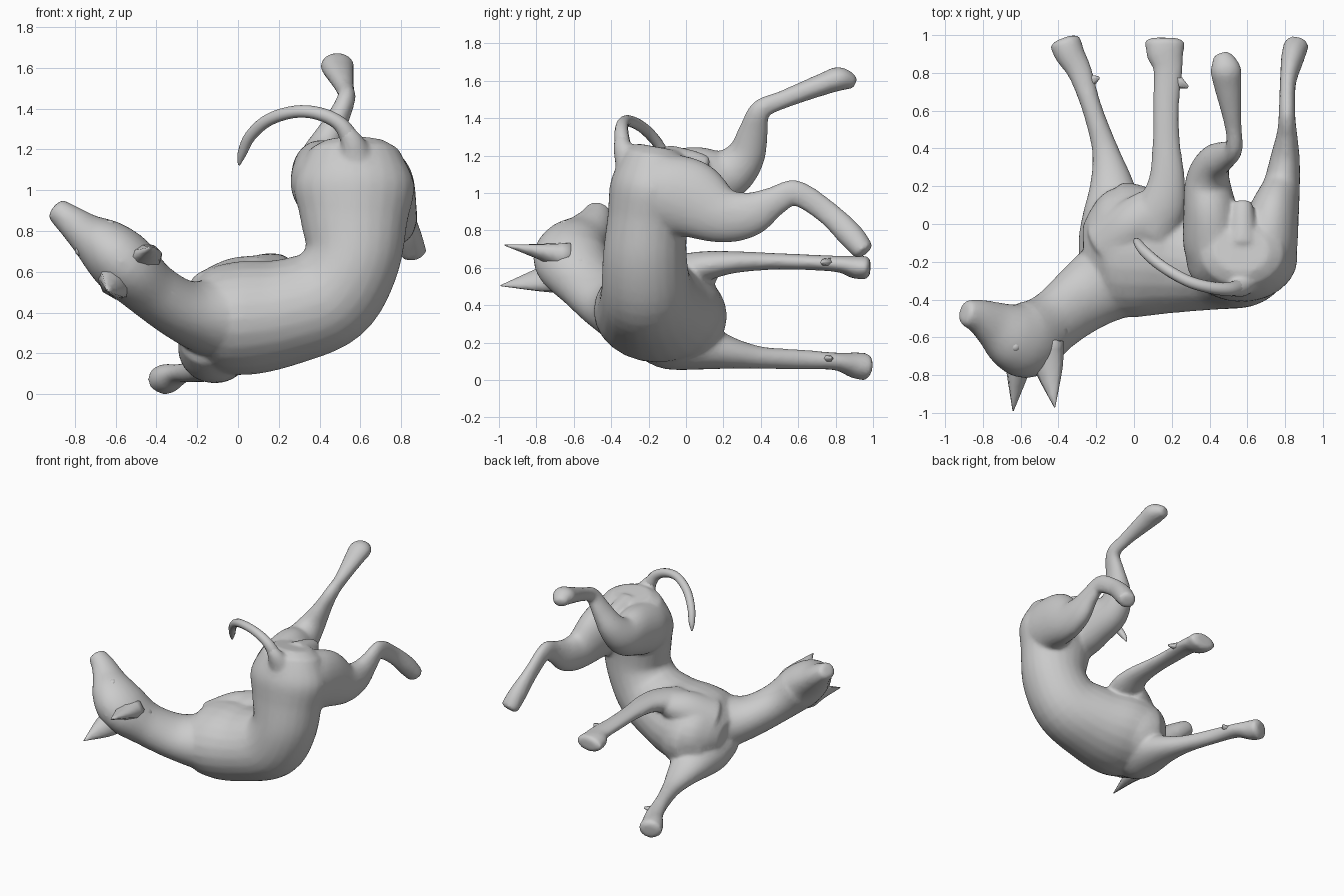
import bpy, bmesh, math
from mathutils import Vector

X, Y, Z = Vector((1, 0, 0)), Vector((0, 1, 0)), Vector((0, 0, 1))


def spline(rows, steps):
    """Catmull-Rom interpolation of (x, y, z, ra, rb) rows."""
    p = [Vector(r) for r in rows]
    p = [p[0] * 2 - p[1]] + p + [p[-1] * 2 - p[-2]]
    out = []
    for i in range(1, len(p) - 2):
        a, b, c, d = p[i - 1:i + 3]
        for s in range(steps):
            t = s / steps
            out.append((b * 2 + (c - a) * t + (a * 2 - b * 5 + c * 4 - d) * t * t
                        + (b * 3 - a - c * 3 + d) * t ** 3) * 0.5)
    return out + [p[-2]]


def loft(bm, rows, ref, steps=5, n=24, cap=0.25):
    """Closed tube: ra is the radius along ref, rb the radius across it."""
    pts = spline(rows, steps)
    pos = [Vector(p[:3]) for p in pts]
    secs = []
    for i, p in enumerate(pts):
        t = (pos[min(i + 2, len(pos) - 1)] - pos[max(i - 2, 0)]).normalized()
        u = (ref - t * ref.dot(t)).normalized()
        secs.append((pos[i], u, t.cross(u), t, p[3], p[4]))
    c, u, v, t, a, b = secs[0]
    secs.insert(0, (c - t * min(a, b) * cap, u, v, t, a * 0.65, b * 0.65))
    c, u, v, t, a, b = secs[-1]
    secs.append((c + t * min(a, b) * cap, u, v, t, a * 0.65, b * 0.65))
    rings = []
    for c, u, v, t, a, b in secs:
        rings.append([bm.verts.new(c + u * a * math.cos(k * math.tau / n)
                                   + v * b * math.sin(k * math.tau / n)) for k in range(n)])
    for r, q in zip(rings, rings[1:]):
        for k in range(n):
            bm.faces.new((r[k], r[(k + 1) % n], q[(k + 1) % n], q[k]))
    bm.faces.new(rings[0][::-1])
    bm.faces.new(rings[-1])


def finish(bm, name):
    bmesh.ops.recalc_face_normals(bm, faces=bm.faces)
    for f in bm.faces:
        f.smooth = True
    me = bpy.data.meshes.new(name)
    bm.to_mesh(me)
    bm.free()
    ob = bpy.data.objects.new(name, me)
    bpy.context.collection.objects.link(ob)
    return ob


body = bmesh.new()

# head and neck
loft(body, [(-0.89, -0.47, 0.905, 0.07, 0.06), (-0.82, -0.49, 0.85, 0.094, 0.078),
            (-0.74, -0.535, 0.785, 0.13, 0.102), (-0.65, -0.59, 0.72, 0.18, 0.142),
            (-0.56, -0.61, 0.64, 0.205, 0.16), (-0.43, -0.52, 0.515, 0.17, 0.142),
            (-0.28, -0.4, 0.415, 0.185, 0.15), (-0.13, -0.3, 0.375, 0.215, 0.19),
            (0.05, -0.23, 0.37, 0.22, 0.2), (0.22, -0.2, 0.39, 0.15, 0.15)], Y)
# torso and rump bending sideways (back faces -y)
loft(body, [(-0.22, -0.15, 0.36, 0.22, 0.17), (-0.12, -0.145, 0.365, 0.33, 0.255),
            (0.05, -0.15, 0.375, 0.345, 0.28), (0.25, -0.18, 0.405, 0.295, 0.26),
            (0.45, -0.21, 0.485, 0.245, 0.25), (0.56, -0.22, 0.66, 0.225, 0.235),
            (0.57, -0.205, 0.86, 0.215, 0.265), (0.57, -0.18, 1.03, 0.225, 0.295),
            (0.57, -0.15, 1.2, 0.18, 0.22)], Y)
# breast
loft(body, [(-0.19, 0.0, 0.34, 0.17, 0.17), (-0.09, -0.02, 0.34, 0.235, 0.23),
            (0.03, -0.02, 0.35, 0.22, 0.22), (0.15, -0.06, 0.37, 0.12, 0.14)], Y)
# lower foreleg
loft(body, [(-0.14, -0.25, 0.27, 0.15, 0.13), (-0.12, -0.1, 0.225, 0.175, 0.165),
            (-0.11, 0.06, 0.19, 0.16, 0.14),
            (-0.12, 0.22, 0.148, 0.115, 0.09), (-0.155, 0.4, 0.12, 0.07, 0.06),
            (-0.225, 0.62, 0.11, 0.054, 0.054), (-0.285, 0.8, 0.1, 0.066, 0.048),
            (-0.34, 0.9, 0.08, 0.08, 0.07), (-0.365, 0.965, 0.07, 0.086, 0.074)], X)
# upper shoulder and foreleg
loft(body, [(-0.13, -0.12, 0.46, 0.17, 0.15), (0.0, 0.0, 0.545, 0.14, 0.13),
            (0.11, 0.08, 0.6, 0.12, 0.085)], Y)
loft(body, [(0.09, -0.05, 0.58, 0.12, 0.09), (0.15, 0.1, 0.61, 0.125, 0.08),
            (0.175, 0.25, 0.63, 0.095, 0.06), (0.17, 0.45, 0.635, 0.073, 0.046),
            (0.17, 0.65, 0.63, 0.072, 0.042), (0.18, 0.82, 0.62, 0.08, 0.045),
            (0.165, 0.9, 0.605, 0.1, 0.062), (0.165, 0.97, 0.6, 0.108, 0.062)], X)
# upper hind leg
loft(body, [(0.46, -0.24, 1.02, 0.15, 0.17), (0.425, -0.1, 1.035, 0.165, 0.19),
            (0.405, 0.06, 1.07, 0.145, 0.18),
            (0.39, 0.22, 1.1, 0.12, 0.14), (0.42, 0.32, 1.2, 0.09, 0.105),
            (0.48, 0.36, 1.33, 0.06, 0.08), (0.53, 0.4, 1.445, 0.046, 0.058),
            (0.525, 0.52, 1.5, 0.046, 0.05), (0.495, 0.74, 1.585, 0.075, 0.06),
            (0.485, 0.82, 1.61, 0.082, 0.065), (0.465, 0.895, 1.595, 0.05, 0.04)], X)
# lower hind leg
loft(body, [(0.68, -0.24, 1.0, 0.15, 0.18), (0.7, -0.12, 1.0, 0.165, 0.21),
            (0.735, 0.03, 0.965, 0.14, 0.21),
            (0.78, 0.2, 0.88, 0.1, 0.15), (0.8, 0.35, 0.89, 0.078, 0.12),
            (0.81, 0.48, 0.96, 0.054, 0.08), (0.81, 0.59, 1.0, 0.044, 0.07),
            (0.815, 0.75, 0.9, 0.044, 0.065), (0.84, 0.88, 0.775, 0.062, 0.07),
            (0.86, 0.95, 0.69, 0.068, 0.06)], X)
# sheath under the rump
loft(body, [(0.575, -0.1, 1.18, 0.08, 0.08), (0.575, 0.03, 1.17, 0.065, 0.06),
            (0.575, 0.11, 1.15, 0.055, 0.05)], X)
# root of the tail
loft(body, [(0.58, -0.22, 1.03, 0.14, 0.15), (0.575, -0.285, 1.15, 0.1, 0.1),
            (0.56, -0.335, 1.235, 0.055, 0.06), (0.52, -0.345, 1.305, 0.036, 0.036)], Y)

ob = finish(body, "dog_body")
m = ob.modifiers.new("Fuse", 'REMESH')
m.mode = 'VOXEL'
m.voxel_size = 0.012
m.use_smooth_shade = True
m = ob.modifiers.new("Blend", 'SMOOTH')
m.factor = 0.5
m.iterations = 16
m = ob.modifiers.new("Simplify", 'DECIMATE')
m.ratio = 0.25

# curled tail
bm = bmesh.new()
loft(bm, [(0.56, -0.335, 1.235, 0.045, 0.05),
          (0.5, -0.345, 1.325, 0.037, 0.037), (0.4, -0.335, 1.375, 0.032, 0.032),
          (0.28, -0.3, 1.385, 0.03, 0.03), (0.15, -0.225, 1.345, 0.03, 0.03),
          (0.06, -0.15, 1.265, 0.028, 0.028), (0.02, -0.1, 1.18, 0.022, 0.022),
          (0.005, -0.08, 1.125, 0.006, 0.006)], Y, n=12)
finish(bm, "tail")

# pointed ears
for name, base, tip, ref in (
        ("upper_ear", (-0.47, -0.64, 0.66), (-0.42, -0.97, 0.722), Vector((0.9, 0, 0.2))),
        ("lower_ear", (-0.6, -0.66, 0.555), (-0.64, -0.99, 0.505), Vector((0.6, 0, -0.7)))):
    bm = bmesh.new()
    b, t = Vector(base), Vector(tip)
    loft(bm, [(*b, 0.1, 0.085), (*b.lerp(t, 0.4), 0.075, 0.045),
              (*t, 0.003, 0.003)], ref, steps=3, n=8)
    finish(bm, name)

# eyes
for name, c in (("upper_eye", (-0.63, -0.65, 0.825)), ("lower_eye", (-0.77, -0.63, 0.705))):
    bm = bmesh.new()
    bmesh.ops.create_icosphere(bm, subdivisions=2, radius=0.03)
    finish(bm, name).location = c

# dew claws on the forelegs
for name, b, t in (("upper_dew_claw", (0.21, 0.76, 0.63), (0.285, 0.725, 0.63)),
                   ("lower_dew_claw", (-0.25, 0.75, 0.11), (-0.185, 0.775, 0.12))):
    bm = bmesh.new()
    loft(bm, [(*b, 0.05, 0.03), (*t, 0.008, 0.008)], Y, steps=1, n=6)
    finish(bm, name)
